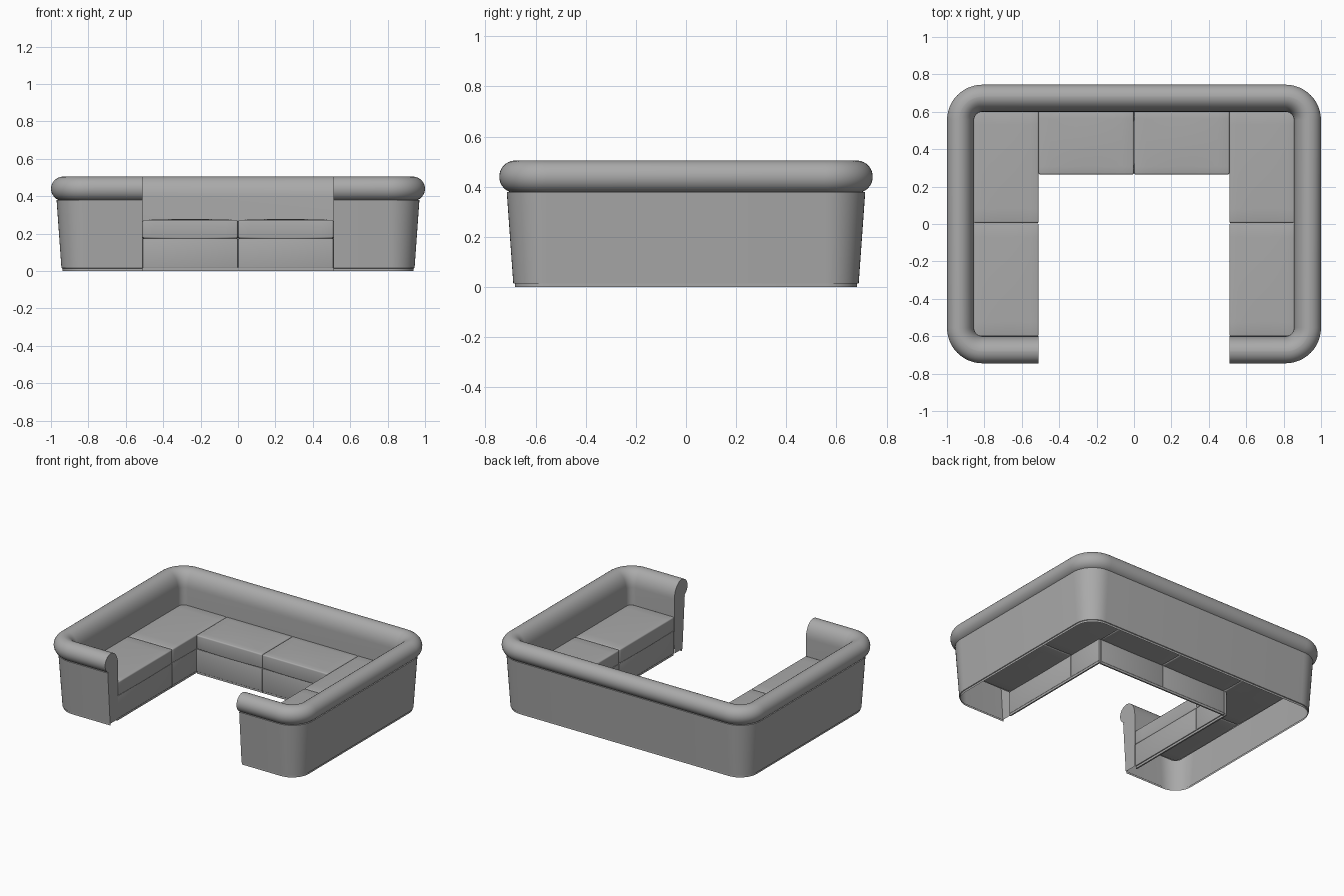
import bpy, bmesh, math
from mathutils import Vector, Matrix

if "Cube" in bpy.data.objects:
    bpy.data.objects.remove(bpy.data.objects["Cube"])

GREY = (0.4, 0.4, 0.4, 1)
fabric = bpy.data.materials.new("grey fabric")
fabric.use_nodes = True
fabric.diffuse_color = GREY
fabric.node_tree.nodes["Principled BSDF"].inputs["Base Color"].default_value = GREY

CORE_X, CORE_Y, OPEN_X = 0.81, 0.555, 0.51
SEAT_Y = 0.265


def finish(bm, name, angle=35):
    mesh = bpy.data.meshes.new(name)
    bm.to_mesh(mesh)
    bm.free()
    mesh.materials.append(fabric)
    obj = bpy.data.objects.new(name, mesh)
    bpy.context.collection.objects.link(obj)
    bpy.ops.object.select_all(action='DESELECT')
    obj.select_set(True)
    bpy.context.view_layer.objects.active = obj
    bpy.ops.object.shade_smooth_by_angle(angle=math.radians(angle))
    return obj


def box(name, lo, hi, bevel=0.0, crown=0.0):
    bm = bmesh.new()
    lo, hi = Vector(lo), Vector(hi)
    size, mid = hi - lo, (lo + hi) / 2
    bmesh.ops.create_cube(bm, size=1, matrix=Matrix.Translation(mid) @ Matrix.Diagonal((*size, 1)))
    if bevel:
        bmesh.ops.bevel(bm, geom=bm.edges[:], offset=bevel, segments=3, profile=0.5, affect='EDGES')
    if crown:
        # Split the cushion lengthways and across, then puff its top and bottom
        for axis in (0, 1):
            normal = Vector((axis == 0, axis == 1, 0))
            for i in range(1, 8):
                co = lo + size * (i / 8)
                bmesh.ops.bisect_plane(bm, geom=bm.verts[:] + bm.edges[:] + bm.faces[:],
                                       plane_co=co, plane_no=normal)
        for v in bm.verts:
            p = v.co - mid
            u, w = 2 * p.x / size.x, 2 * p.y / size.y
            v.co.z += crown * ((1 - u * u) * (1 - w * w) if p.z > 0 else -(1 - u * u * w * w))
    return finish(bm, name)


# Path around the three closed sides and the two short front returns
path = [(-OPEN_X, -CORE_Y, 0, -1)]
for sx, sy, start in ((-1, -1, 270), (-1, 1, 180), (1, 1, 90), (1, -1, 0)):
    for i in range(13):
        a = math.radians(start - 90 * i / 12)
        path.append((sx * CORE_X, sy * CORE_Y, math.cos(a), math.sin(a)))
path.append((OPEN_X, -CORE_Y, 0, -1))


def place(station, point):
    x, y, nx, ny = station
    d, z = point
    return (x + nx * d, y + ny * d, z)


def sweep(name, profile, angle=35):
    bm = bmesh.new()
    rings = [[bm.verts.new(place(s, p)) for p in profile] for s in path]
    for a, b in zip(rings, rings[1:]):
        for i in range(len(profile) - 1):
            bm.faces.new((a[i], b[i], b[i + 1], a[i + 1]))
    bmesh.ops.recalc_face_normals(bm, faces=bm.faces[:])
    top = max(bm.faces, key=lambda f: f.calc_center_median().z)
    if top.normal.z < -0.1:
        bmesh.ops.reverse_faces(bm, faces=bm.faces[:])
    return finish(bm, name, angle)


# Profile: sloping outer wall, rolled top, inner backrest
outer = [(0.134, 0.015), (0.16, 0.38)]
roll = [(0.125 + 0.065 * math.cos(math.radians(t)), 0.44 + 0.065 * math.sin(math.radians(t)))
        for t in range(-68, 91, 12)] + [(0.125, 0.505)]
inner = [(0.125 - 0.08 * math.sin(math.radians(t)), 0.395 + 0.11 * math.cos(math.radians(t)))
         for t in range(10, 91, 10)]
profile = outer + roll + inner + [(0.045, 0.17)]
sweep("rolled_backrest", profile)
sweep("wall_plinth", [(0.128, 0.0), (0.128, 0.014), (0.134, 0.017)])

# Arm end panels with a raised border
end_outline = profile + [(0.045, 0.015)]
for side, name in ((-1, "right_arm_end"), (1, "left_arm_end")):
    bm = bmesh.new()
    station = (side * OPEN_X, -CORE_Y, 0, -1)
    face = bm.faces.new([bm.verts.new(place(station, p)) for p in end_outline])
    face.normal_update()
    if face.normal.x * side > 0:
        face.normal_flip()
    bmesh.ops.inset_region(bm, faces=[face], thickness=0.008, depth=-0.003)
    finish(bm, name)

# Seats: (name, x range, y range)
seats = []
for side, label in ((-1, "right"), (1, "left")):
    xs = sorted((side * OPEN_X, side * 0.857))
    seats.append((label + "_front_seat", xs, (-0.6, 0.004)))
    seats.append((label + "_corner_seat", xs, (0.006, 0.605)))
    seats.append((label + "_back_seat", sorted((side * 0.001, side * OPEN_X)), (SEAT_Y, 0.605)))

for name, (x0, x1), (y0, y1) in seats:
    box(name + "_cushion", (x0, y0, 0.176), (x1, y1, 0.273), 0.008, 0.005)
    # Thin front panel and plinth below the cushion
    if "back" in name:
        box(name + "_panel", (x0, y0 + 0.002, 0.015), (x1, y0 + 0.02, 0.175), 0.004)
        box(name + "_plinth", (x0, y0 + 0.008, 0), (x1, y0 + 0.018, 0.02))
    else:
        s = 1 if x0 > 0 else -1
        end = min(y1, SEAT_Y + 0.02)
        for part, near, far, z0, z1, bev in (("_panel", 0.002, 0.02, 0.015, 0.175, 0.004),
                                             ("_plinth", 0.008, 0.018, 0, 0.02, 0)):
            a, b = sorted((s * (OPEN_X + near), s * (OPEN_X + far)))
            box(name + part, (a, y0, z0), (b, end, z1), bev)
